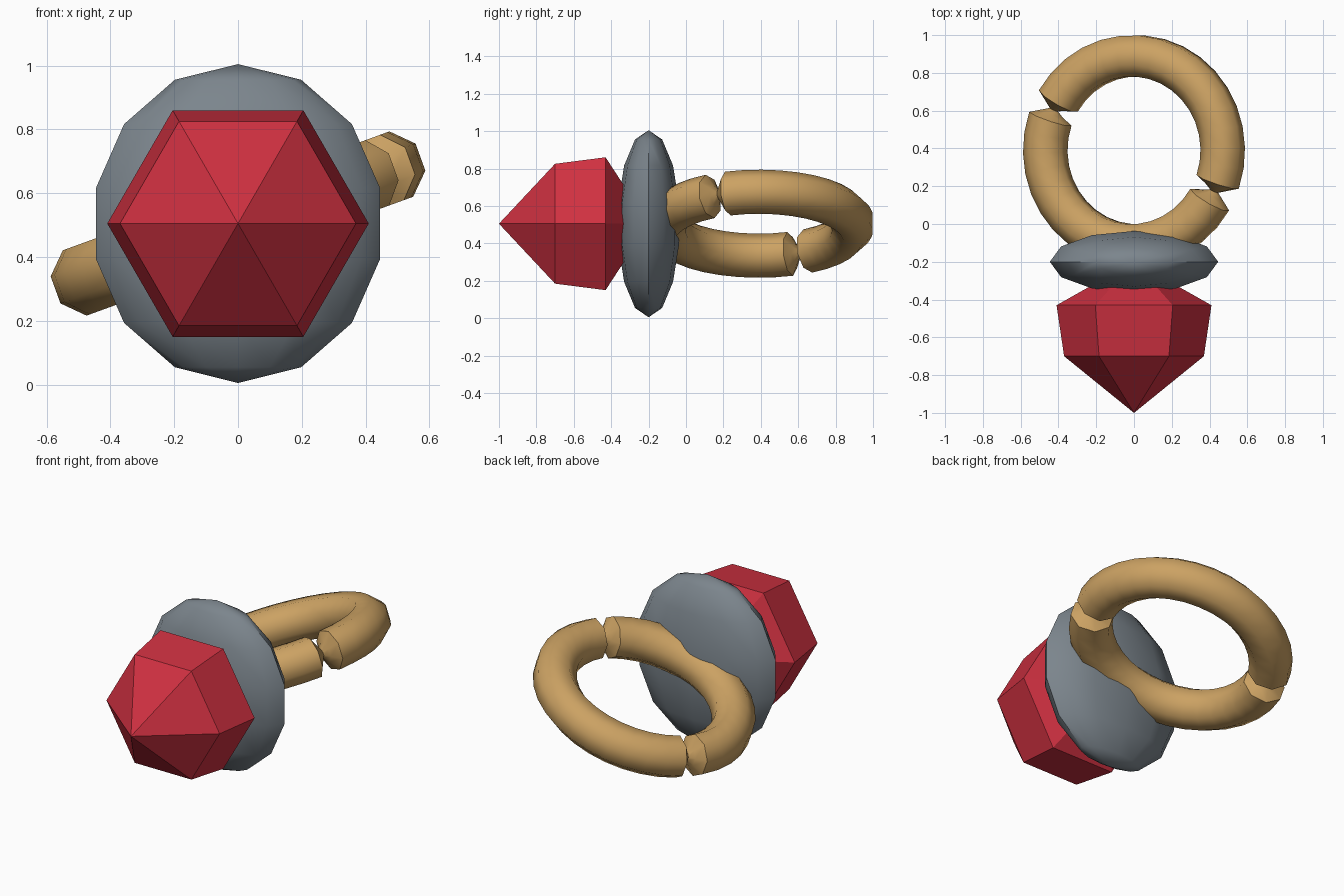
import bpy, bmesh, math
from mathutils import Matrix

if "Cube" in bpy.data.objects:
    bpy.data.objects.remove(bpy.data.objects["Cube"])

MID = 0.505  # height of the common axis


def material(name, rgb):
    m = bpy.data.materials.new(name)
    m.diffuse_color = (*rgb, 1)
    m.use_nodes = True
    m.node_tree.nodes["Principled BSDF"].inputs["Base Color"].default_value = m.diffuse_color
    return m


def finish(bm, name, mat, smooth_angle=None):
    bmesh.ops.recalc_face_normals(bm, faces=bm.faces)
    me = bpy.data.meshes.new(name)
    bm.to_mesh(me)
    bm.free()
    ob = bpy.data.objects.new(name, me)
    bpy.context.collection.objects.link(ob)
    me.materials.append(mat)
    if smooth_angle:
        bpy.ops.object.select_all(action='DESELECT')
        ob.select_set(True)
        bpy.context.view_layer.objects.active = ob
        bpy.ops.object.shade_smooth_by_angle(angle=math.radians(smooth_angle))
    return ob


def bridge(bm, a, b):
    n = len(a)
    for i in range(n):
        bm.faces.new((a[i], a[(i + 1) % n], b[(i + 1) % n], b[i]))


red = material("gem red", (0.62, 0.03, 0.052))
grey = material("shield grey", (0.2, 0.235, 0.265))
tan = material("ring tan", (0.6, 0.36, 0.125))

# Faceted hexagonal gem along the front axis
bm = bmesh.new()
rings = []
for y, r in ((-0.70, 0.37), (-0.43, 0.41), (-0.355, 0.277)):
    rings.append([bm.verts.new((r * math.cos(k * math.pi / 3), y,
                                MID + r * math.sin(k * math.pi / 3))) for k in range(6)])
for a, b in zip(rings, rings[1:]):
    bridge(bm, a, b)
for ring, y in ((rings[0], -1.0), (rings[-1], -0.2)):
    tip = bm.verts.new((0, y, MID))
    for i in range(6):
        bm.faces.new((ring[i], ring[(i + 1) % 6], tip))
finish(bm, "gem", red)

# Flattened oval shield
bm = bmesh.new()
bmesh.ops.create_uvsphere(bm, u_segments=12, v_segments=7, radius=1,
                          matrix=Matrix.Translation((0, -0.2, MID))
                          @ Matrix.Diagonal((0.457, 0.167, 0.5, 1)))
finish(bm, "shield", grey, 50)

# Tilted ring, pinched at two opposite joints
bm = bmesh.new()
MAJOR, TUBE, SIDES, STEPS, JOINT = 0.5, 0.118, 8, 16, -25.5
place = Matrix.Translation((0, 0.39, MID)) @ Matrix.Rotation(math.radians(-20), 4, 'Y')
stations = []
for half in (0, 180):
    start = JOINT + half
    stations += [(start, 0.2), (start + 2.5, 0.5)]
    stations += [(start + 6 + 168 * i / STEPS, 1.0) for i in range(STEPS + 1)]
    stations += [(start + 177.5, 0.5)]
loops = []
for deg, scale in stations:
    t = math.radians(deg)
    loop = []
    for k in range(SIDES):
        p = (k + 0.5) * 2 * math.pi / SIDES
        d = MAJOR + TUBE * scale * math.cos(p)
        loop.append(bm.verts.new((d * math.cos(t), d * math.sin(t), TUBE * scale * math.sin(p))))
    loops.append(loop)
for i, loop in enumerate(loops):
    bridge(bm, loop, loops[(i + 1) % len(loops)])
bm.transform(place)
finish(bm, "handle_ring", tan, 50)
